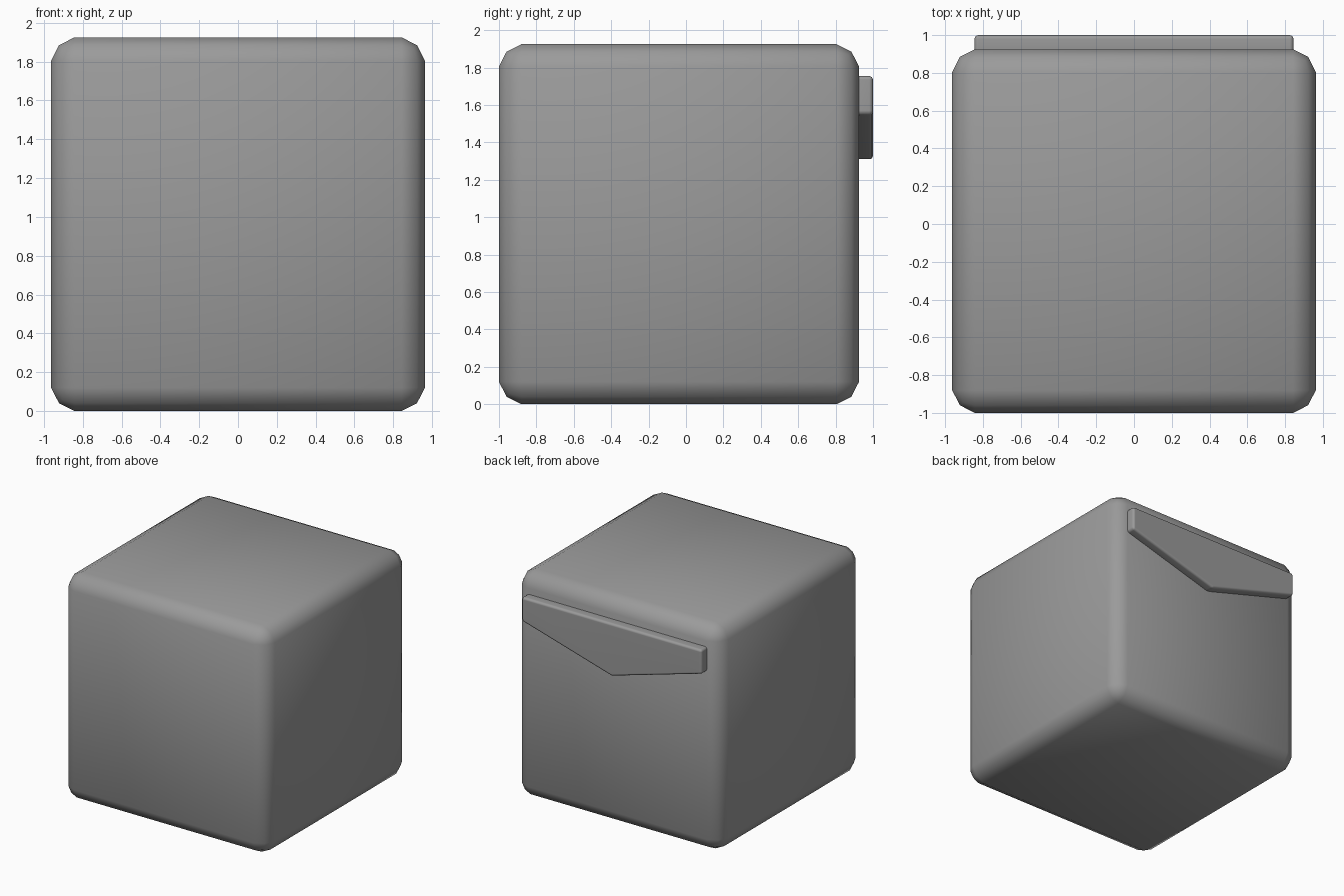
import bpy, bmesh

if "Cube" in bpy.data.objects:
    bpy.data.objects.remove(bpy.data.objects["Cube"])

grey = bpy.data.materials.new("dark_grey")
grey.diffuse_color = (0.325, 0.325, 0.325, 1)
grey.use_nodes = True
grey.node_tree.nodes["Principled BSDF"].inputs["Base Color"].default_value = grey.diffuse_color


def finish(name, bm, width, profile, flat_faces=False):
    bmesh.ops.recalc_face_normals(bm, faces=bm.faces)
    mesh = bpy.data.meshes.new(name)
    bm.to_mesh(mesh)
    bm.free()
    mesh.materials.append(grey)
    obj = bpy.data.objects.new(name, mesh)
    bpy.context.collection.objects.link(obj)
    mod = obj.modifiers.new("rounded_edges", 'BEVEL')
    mod.width = width
    mod.segments = 2
    mod.profile = profile
    mod.limit_method = 'ANGLE'
    mod.angle_limit = 0.35
    bpy.ops.object.select_all(action='DESELECT')
    obj.select_set(True)
    bpy.context.view_layer.objects.active = obj
    bpy.ops.object.modifier_apply(modifier=mod.name)
    bpy.ops.object.shade_smooth_by_angle(angle=1.05)
    if flat_faces:
        # keep the large faces evenly shaded between the rounded edges
        wn = obj.modifiers.new("even_shading", 'WEIGHTED_NORMAL')
        bpy.ops.object.modifier_apply(modifier=wn.name)
    return obj


# Rounded cube body
bm = bmesh.new()
bmesh.ops.create_cube(bm, size=1.925)
bmesh.ops.translate(bm, verts=bm.verts, vec=(0, -0.0375, 0.9625))
finish("body", bm, 0.12, 0.44)

# Pointed flap on the back face
outline = [(-0.845, 1.755), (0.845, 1.755), (0.845, 1.55), (0, 1.307), (-0.845, 1.55)]
bm = bmesh.new()
face = bm.faces.new([bm.verts.new((x, 0.90, z)) for x, z in outline])
ext = bmesh.ops.extrude_face_region(bm, geom=[face])
new_verts = [g for g in ext["geom"] if isinstance(g, bmesh.types.BMVert)]
bmesh.ops.translate(bm, verts=new_verts, vec=(0, 0.10, 0))
finish("back_flap", bm, 0.02, 0.5, flat_faces=True)
